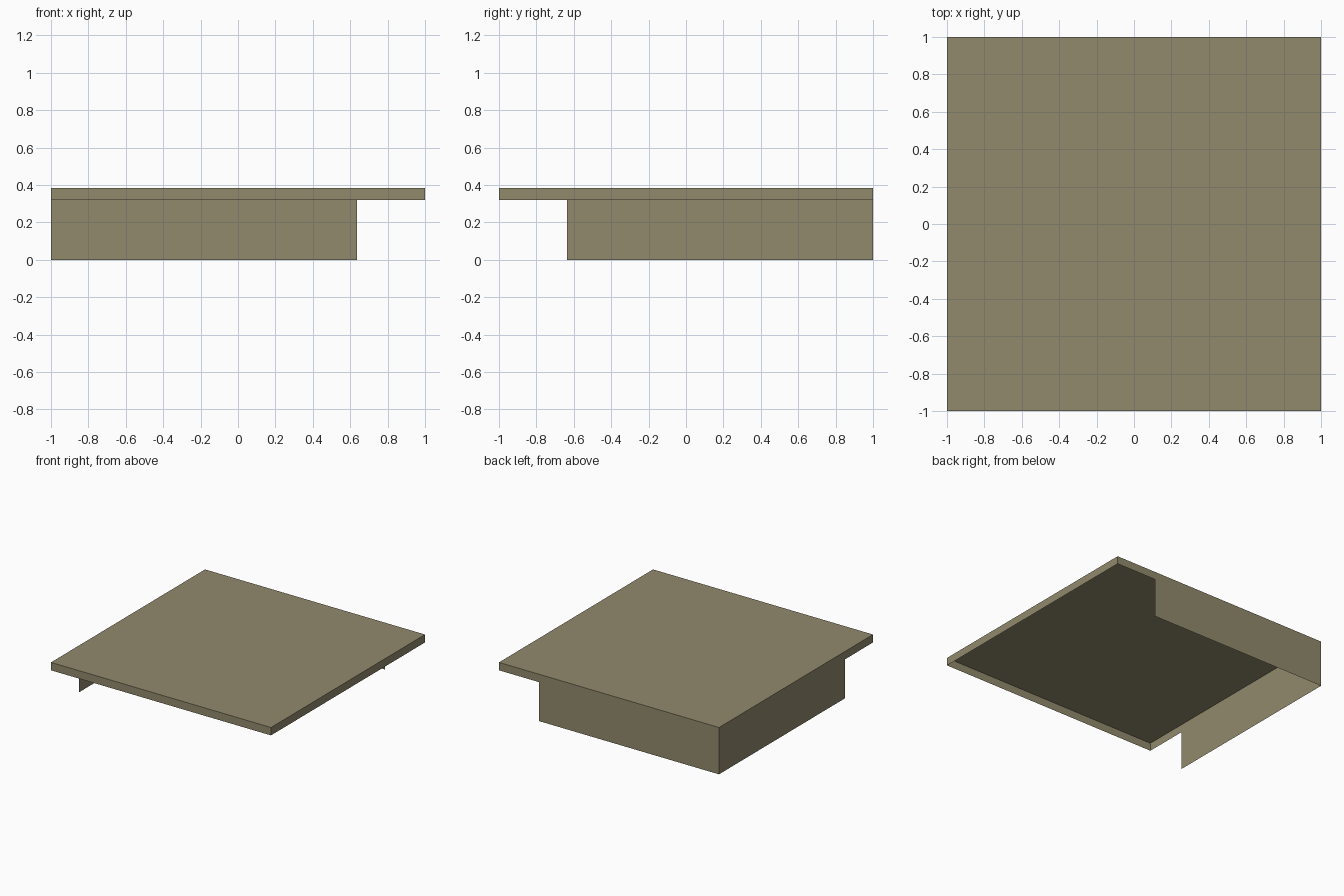
import bpy

if "Cube" in bpy.data.objects:
    bpy.data.objects.remove(bpy.data.objects["Cube"])

Z_TOP, Z_RIM, CUT = 0.385, 0.32, 0.635

mat = bpy.data.materials.new("khaki")
mat.diffuse_color = (0.283, 0.254, 0.153, 1.0)
mat.use_nodes = True
mat.node_tree.nodes["Principled BSDF"].inputs["Base Color"].default_value = mat.diffuse_color


def sheet(name, quads):
    """Thin sheet object made from quads, each four corner points."""
    verts = [p for q in quads for p in q]
    faces = [tuple(range(4 * i, 4 * i + 4)) for i in range(len(quads))]
    me = bpy.data.meshes.new(name)
    me.from_pydata(verts, [], faces)
    me.materials.append(mat)
    ob = bpy.data.objects.new(name, me)
    bpy.context.collection.objects.link(ob)
    return ob


def wall(a, b, z0, z1):
    """Upright quad from plan point a to b, facing right of a->b."""
    return [(*a, z0), (*b, z0), (*b, z1), (*a, z1)]


# flat roof, hollow underneath
corners = [(-1, -1), (1, -1), (1, 1), (-1, 1)]
sheet("roof_top", [[(x, y, Z_TOP) for x, y in corners]])

# shallow rim on all four sides
sheet("roof_rim", [wall(corners[i], corners[(i + 1) % 4], Z_RIM, Z_TOP)
                   for i in range(4)])

# hanging panels meeting at the back left corner
sheet("back_panel", [wall((CUT, 1), (-1, 1), 0, Z_RIM)])
sheet("left_panel", [wall((-1, 1), (-1, -CUT), 0, Z_RIM)])
